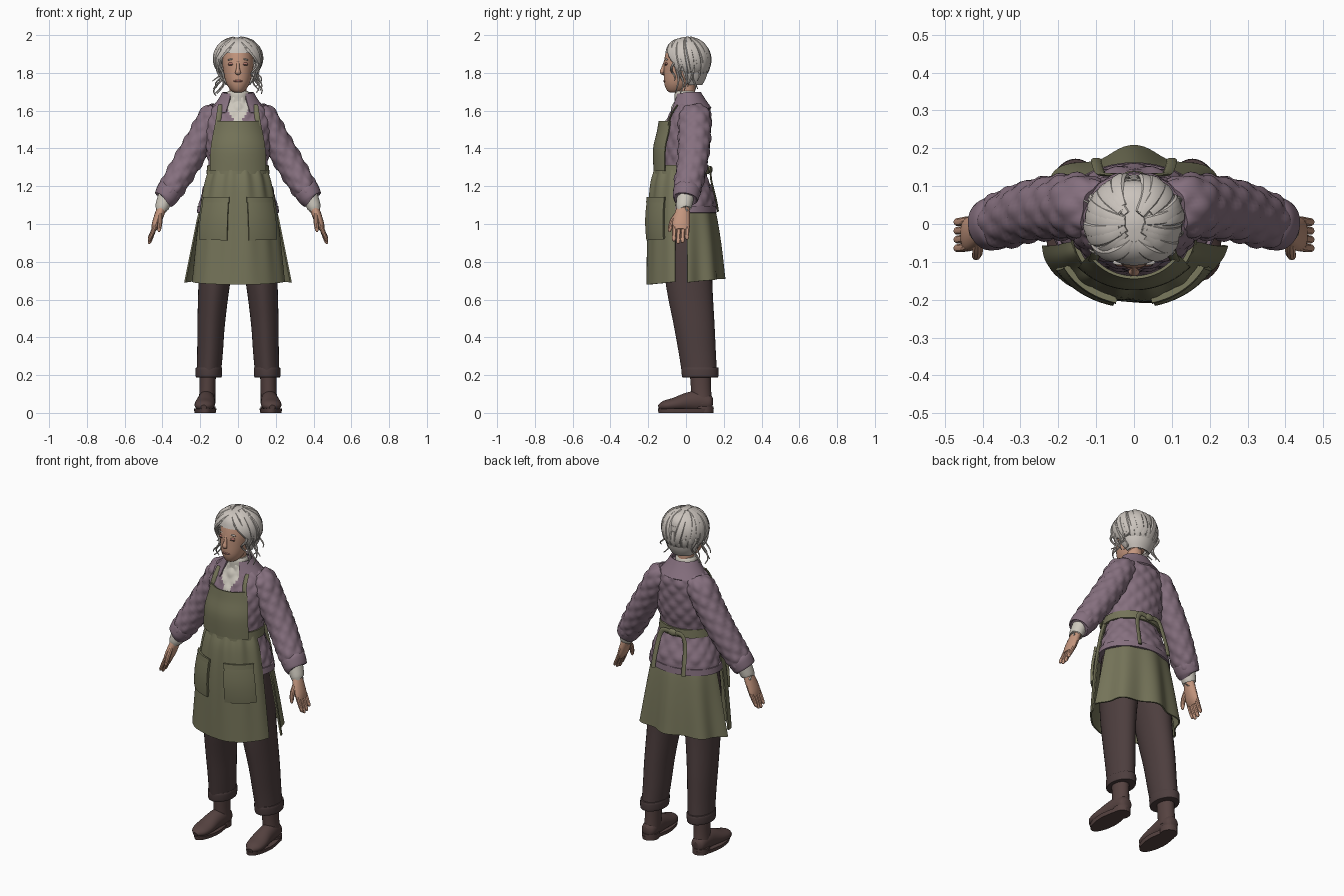
import bpy, bmesh, random
from math import sin, cos, pi, radians
from mathutils import Vector, Matrix

random.seed(4)
if "Cube" in bpy.data.objects:
    bpy.data.objects.remove(bpy.data.objects["Cube"])
parts = []


def material(name, *srgb):
    color = [((c / 255 + 0.055) / 1.055) ** 2.4 for c in srgb] + [1]
    mat = bpy.data.materials.new(name)
    mat.use_nodes = True
    mat.diffuse_color = color
    mat.node_tree.nodes["Principled BSDF"].inputs["Base Color"].default_value = color
    return mat


SKIN = material("skin", 196, 150, 126)
HAIR = material("silver hair", 203, 196, 189)
JACKET = material("mauve quilt", 134, 112, 127)
APRON = material("olive canvas", 117, 116, 89)
TROUSERS = material("dark brown cloth", 77, 62, 62)
BOOTS = material("brown leather", 85, 66, 64)
CREAM = material("cream knit", 205, 200, 189)
ROSE = material("rose", 176, 118, 108)
DARK = material("dark grey", 82, 72, 70)


def register(name, mesh, mat, mirror, thickness=0):
    obj = bpy.data.objects.new(name, mesh)
    bpy.context.collection.objects.link(obj)
    mesh.materials.append(mat)
    if thickness:
        mod = obj.modifiers.new("thickness", "SOLIDIFY")
        mod.thickness, mod.offset = thickness, -1
    if mirror:
        obj.modifiers.new("mirror", "MIRROR").use_mirror_merge = False
    parts.append(obj)
    return obj


def smooth_rings(rings, steps):
    """Catmull-Rom interpolation of (x, y, z, radius_u, radius_v) rings."""
    out = []
    for i in range(len(rings) - 1):
        quad = [rings[max(i - 1, 0)], rings[i], rings[i + 1], rings[min(i + 2, len(rings) - 1)]]
        for k in range(steps):
            t = k / steps
            out.append([0.5 * (2 * b + (c - a) * t + (2 * a - 5 * b + 4 * c - d) * t * t
                               + (3 * b - a - 3 * c + d) * t ** 3) for a, b, c, d in zip(*quad)])
    return out + [list(rings[-1])]


def loft(name, rings, mat, segs=24, steps=4, arc=None, follow=False, ref=(0, 1, 0),
         warp=None, mirror=False, thickness=0):
    """Skin elliptical rings; arc leaves an open sheet, follow tilts rings along the path."""
    rings = smooth_rings(rings, steps)
    closed = arc is None
    start, end = (0, 2 * pi) if closed else map(radians, arc)
    cols = segs if closed else segs + 1
    verts, faces, travel = [], [], 0
    for i, (x, y, z, ru, rv) in enumerate(rings):
        c = Vector((x, y, z))
        if i:
            travel += (c - Vector(rings[i - 1][:3])).length
        u, v = Vector((1, 0, 0)), Vector((0, 1, 0))
        if follow:
            t = (Vector(rings[min(i + 1, len(rings) - 1)][:3]) - Vector(rings[max(i - 1, 0)][:3])).normalized()
            v = Vector(ref(c) if callable(ref) else ref)
            v = (v - t * v.dot(t)).normalized()
            u = v.cross(t)
        for j in range(cols):
            a = start + (end - start) * j / segs
            p = u * (cos(a) * ru) + v * (sin(a) * rv)
            if warp:
                out, lift = warp(a, travel, i / (len(rings) - 1))
                p += p.normalized() * out + Vector((0, 0, lift))
            verts.append(c + p)
    for i in range(len(rings) - 1):
        for j in range(segs):
            a, b = i * cols + j, i * cols + (j + 1) % cols
            faces.append((a, b, b + cols, a + cols))
    if closed:
        faces += [tuple(reversed(range(cols))), tuple(range(len(verts) - cols, len(verts)))]
    mesh = bpy.data.meshes.new(name)
    mesh.from_pydata(verts, [], faces)
    return register(name, mesh, mat, mirror, thickness)


def ball(name, loc, size, mat, mirror=False, tilt=0):
    bm = bmesh.new()
    bmesh.ops.create_uvsphere(bm, u_segments=16, v_segments=8, radius=1)
    bm.transform(Matrix.Translation(loc) @ Matrix.Rotation(radians(tilt), 4, "Y") @ Matrix.Diagonal((*size, 1)))
    mesh = bpy.data.meshes.new(name)
    bm.to_mesh(mesh)
    bm.free()
    return register(name, mesh, mat, mirror)


def quilt(a, s, t):
    return 0.009 * abs(sin(6 * a + 36 * s) * sin(6 * a - 36 * s)) - 0.003, 0


def sleeve_quilt(a, s, t):
    return 0.009 * abs(sin(3 * a + 36 * s) * sin(3 * a - 36 * s)) - 0.003, 0


# Jacket body, with a cream V showing the sweater at the front
torso = loft("jacket_body", [(0, 0, 1.06, .21, .155), (0, 0, 1.15, .195, .15), (0, -.01, 1.28, .155, .115),
                             (0, 0, 1.4, .168, .125), (0, .01, 1.52, .175, .122), (0, .025, 1.6, .158, .105),
                             (0, .02, 1.65, .1, .08), (0, .01, 1.68, .07, .06)],
             JACKET, segs=96, steps=9, warp=quilt)
torso.data.materials.append(CREAM)
for f in torso.data.polygons:
    if f.center.y < 0 and abs(f.center.x) < (f.center.z - 1.5) * 0.5:
        f.material_index = 1
loft("jacket_hem", [(0, 0, 1.06, .218, .163), (0, 0, 1.095, .213, .16)], JACKET, segs=48, thickness=.012, arc=(0, 360))
loft("jacket_collar", [(0, .02, 1.615, .14, .115), (0, .015, 1.66, .105, .088), (0, .012, 1.7, .082, .066)],
     JACKET, segs=48, arc=(-62, 242), thickness=.01,
     warp=lambda a, s, t: (0, -.03 * max(0, -sin(a)) * (1 - .6 * t)))
loft("sweater_neck", [(0, .005, 1.6, .075, .07), (0, 0, 1.65, .062, .06), (0, -.004, 1.69, .06, .056),
                      (0, -.005, 1.705, .052, .048)], CREAM)

# Sleeves, cuffs and hands
loft("sleeve", [(.1, .035, 1.6, .05, .07), (.135, .045, 1.56, .075, .085), (.188, .045, 1.465, .075, .085),
                (.268, .035, 1.33, .074, .08), (.345, .01, 1.2, .068, .075), (.378, 0, 1.145, .055, .062)],
     JACKET, segs=48, steps=9, follow=True, warp=sleeve_quilt, mirror=True)
loft("sleeve_cuff", [(.357, .006, 1.185, .06, .066), (.362, .005, 1.178, .068, .072),
                     (.385, -.003, 1.137, .062, .068), (.389, -.004, 1.131, .052, .058)],
     JACKET, follow=True, mirror=True)
loft("sweater_cuff", [(.382, -.003, 1.145, .042, .046), (.402, -.012, 1.09, .037, .041), (.404, -.012, 1.084, .03, .035)],
     CREAM, follow=True, mirror=True)
loft("palm", [(.398, -.012, 1.1, .024, .031), (.416, -.02, 1.05, .025, .041), (.434, -.026, 1, .022, .046),
              (.446, -.027, .97, .014, .042)], SKIN, segs=16, follow=True, mirror=True)
for i, length in enumerate((.066, .08, .075, .058)):
    y = -.06 + .023 * i
    loft("finger", [(.438, y, .99, .012, .012), (.455, y - .003, .985 - length * .55, .011, .0115),
                    (.468, y - .004, .985 - length, .009, .01), (.472, y - .004, .975 - length, .003, .004)],
         SKIN, segs=10, follow=True, mirror=True)
loft("thumb", [(.412, -.045, 1.055, .014, .014), (.413, -.072, 1.015, .014, .014), (.417, -.085, .975, .011, .011),
               (.419, -.088, .957, .004, .004)], SKIN, segs=10, follow=True, mirror=True, ref=(1, 0, 0))

# Apron: bib, straps, belt, skirt panels and pockets
loft("apron_bib", [(0, -.02, 1.28, .19, .152), (0, -.012, 1.4, .184, .162), (0, .004, 1.49, .165, .158),
                   (0, .01, 1.545, .15, .155)], APRON, arc=(-142, -38), thickness=.008)
loft("bib_strap", [(.108, -.096, 1.52, .014, .005), (.1, -.078, 1.58, .014, .005), (.092, -.045, 1.63, .014, .005)],
     APRON, segs=8, follow=True, mirror=True)
loft("apron_belt", [(0, -.025, 1.265, .168, .148), (0, -.025, 1.312, .162, .145)], APRON, segs=48, arc=(0, 360), thickness=.012)
loft("belt_tie", [(.02, .13, 1.29, .014, .005), (.065, .13, 1.285, .014, .005), (.088, .134, 1.23, .014, .005),
                  (.098, .158, 1.13, .014, .005), (.1, .17, 1.065, .014, .005)],
     APRON, segs=8, follow=True, mirror=True)
ball("belt_knot", (0, .128, 1.288), (.03, .013, .02), APRON)
loft("apron_front", [(0, -.024, 1.285, .16, .144), (0, -.024, 1.2, .186, .166), (0, -.03, 1, .218, .174),
                     (0, -.03, .685, .25, .178)][::-1], APRON, segs=64, steps=5, arc=(-171, -9), thickness=.008,
     warp=lambda a, s, t: (.005 * sin(13 * a) * (t + .2) + .004 * cos(5 * a) * (1 - t),
                           (1 - t) * (.012 + .018 * sin(a))))
loft("apron_back", [(0, 0, .69, .272, .195), (0, 0, .88, .238, .178), (0, 0, 1.06, .205, .153), (0, 0, 1.12, .18, .13)],
     APRON, segs=64, arc=(2, 178), thickness=.008,
     warp=lambda a, s, t: ((1 - t) * .014 * cos(8 * a), (1 - t) * .02 * sin(a)))
loft("pocket", [(0, -.03, .925, .237, .185), (0, -.03, 1.03, .224, .186), (0, -.028, 1.14, .207, .182)],
     APRON, arc=(-76, -29), mirror=True, thickness=.014,
     warp=lambda a, s, t: (.006 * sin(pi * t), .012 * sin(a) * (1 - t)))
loft("pocket_band", [(0, -.03, 1.115, .213, .186), (0, -.028, 1.143, .21, .185)],
     APRON, arc=(-77, -28), mirror=True, thickness=.012)

# Trousers and boots
loft("trouser_leg", [(.155, .075, .2, .064, .09), (.148, .062, .32, .068, .096), (.142, .045, .47, .073, .106),
                     (.127, .02, .67, .083, .12), (.105, .005, .9, .1, .13), (.09, 0, 1.1, .09, .12)],
     TROUSERS, segs=32, mirror=True, warp=lambda a, s, t: (.005 * max(0, -sin(a)) ** 12, 0))
loft("trouser_cuff", [(.155, .075, .188, .062, .088), (.155, .075, .193, .069, .096), (.154, .074, .236, .07, .098),
                      (.154, .074, .241, .06, .09)], TROUSERS, segs=32, mirror=True)
loft("boot_shaft", [(.165, .085, .05, .045, .055), (.162, .08, .12, .042, .053), (.16, .075, .22, .044, .056)],
     BOOTS, mirror=True)
loft("boot_foot", [(.165, .142, .05, .02, .025), (.165, .125, .052, .04, .042), (.166, .07, .062, .046, .055),
                   (.17, .01, .058, .048, .05), (.176, -.06, .045, .054, .036), (.18, -.115, .037, .045, .027),
                   (.182, -.145, .03, .015, .012)], BOOTS, follow=True, ref=(0, 0, 1), mirror=True)
loft("boot_sole", [(.174, -.001, 0, .056, .145), (.174, -.001, .022, .06, .148)], BOOTS, steps=1, segs=32, mirror=True,
     warp=lambda a, s, t: (-.014 * max(0, sin(a)) * cos(a) ** 2, 0))
loft("boot_heel", [(.167, .095, 0, .046, .05), (.167, .095, .035, .047, .05)], BOOTS, steps=1, mirror=True)

# Head and face
loft("neck", [(0, .005, 1.64, .045, .045), (0, -.005, 1.78, .045, .05)], SKIN)
loft("head", [(0, -.06, 1.695, .012, .018), (0, -.054, 1.705, .035, .045), (0, -.04, 1.745, .062, .075),
              (0, -.022, 1.81, .078, .096), (0, -.015, 1.87, .082, .1), (0, -.01, 1.94, .068, .085),
              (0, 0, 1.975, .03, .04)], SKIN, segs=32)
loft("nose", [(0, -.108, 1.862, .007, .008), (0, -.121, 1.825, .009, .01), (0, -.127, 1.803, .015, .011),
              (0, -.118, 1.793, .01, .005)], SKIN, segs=12, follow=True)
ball("eyelid", (.034, -.103, 1.848), (.019, .009, .008), ROSE, True)
ball("lash_line", (.034, -.108, 1.842), (.017, .005, .0022), DARK, True, 6)
ball("eyebrow", (.036, -.102, 1.872), (.021, .007, .004), HAIR, True, 10)
ball("lips", (0, -.112, 1.757), (.025, .008, .006), ROSE)
ball("mouth_line", (0, -.1165, 1.757), (.024, .004, .0015), DARK)

# Hair: cap and nape shell, then overlapping swept locks and loose curls
loft("hair_cap", [(0, .004, 1.905, .112, .114), (0, .005, 1.945, .098, .102), (0, .005, 1.975, .062, .068),
                  (0, .005, 1.988, .01, .01)], HAIR, segs=32)
loft("hair_back", [(0, .035, 1.735, .065, .05), (0, .025, 1.78, .093, .083), (0, .015, 1.85, .113, .106),
                   (0, .006, 1.92, .108, .11)], HAIR, segs=32, arc=(-25, 205), thickness=.02)
CENTRE = Vector((0, .008, 1.87))


def outward(p):
    return p - CENTRE


def lock(name, az0, az1, el0, el1, width, puff=0, mirror=False):
    """A flat tapered strand lying over the skull between two directions."""
    rings = []
    for k in range(6):
        t = k / 5
        az, el = radians(az0 + (az1 - az0) * t ** .8), radians(el0 + (el1 - el0) * t)
        r = 1 + puff * sin(pi * t)
        taper = width * (.3 + .7 * sin(pi * (.12 + .8 * t)))
        p = CENTRE + Vector((.12 * cos(el) * cos(az), .114 * cos(el) * sin(az), .12 * sin(el))) * r
        rings.append((*p, taper, taper * .45))
    loft(name, rings, HAIR, segs=8, steps=3, follow=True, ref=outward, mirror=mirror)


for side in (-1, 1):
    for i in range(13):
        end = -28 + i * 9.5
        az0, az1 = end - 28 + random.uniform(-6, 6), end + random.uniform(-4, 4)
        if side < 0:
            az0, az1 = 180 - az0, 180 - az1
        lock("swept_lock", az0, az1, random.uniform(64, 80), -32 - i * 2 + random.uniform(-10, 8),
             random.uniform(.016, .022), random.uniform(.01, .07))
for i in range(4):
    lock("fringe_lock", -86 - i, -42 + i * 8, 62 - i * 3, 4 - i * 9, .021, .07, True)
for i in range(7):
    lock("nape_lock", 42 + i * 16, 45 + i * 15, 10, -72 + abs(i - 3) * 5, .017, .05)


def curl(name, x, y, top, length, sway, phase):
    rings = []
    for k in range(9):
        t = k / 8
        swing = sway * sin(phase + t * 7) * (.3 + t)
        r = .009 * (1 - .7 * t)
        rings.append((x + swing, y + .5 * sway * cos(phase + t * 7), top - length * t, r, r))
    loft(name, rings, HAIR, segs=7, steps=3, follow=True)


for side in (-1, 1):
    for i in range(7):
        curl("side_curl", side * (.092 + .006 * (i % 4)), -.068 + .022 * i, 1.87 - .012 * (i % 3),
             random.uniform(.11, .17), side * random.uniform(.012, .022), random.uniform(0, 3))

# Apply modifiers and smooth all but the sharp edges
bpy.ops.object.select_all(action="DESELECT")
for obj in parts:
    obj.select_set(True)
bpy.context.view_layer.objects.active = parts[0]
bpy.ops.object.convert(target="MESH")
bpy.ops.object.shade_smooth_by_angle(angle=radians(35))
